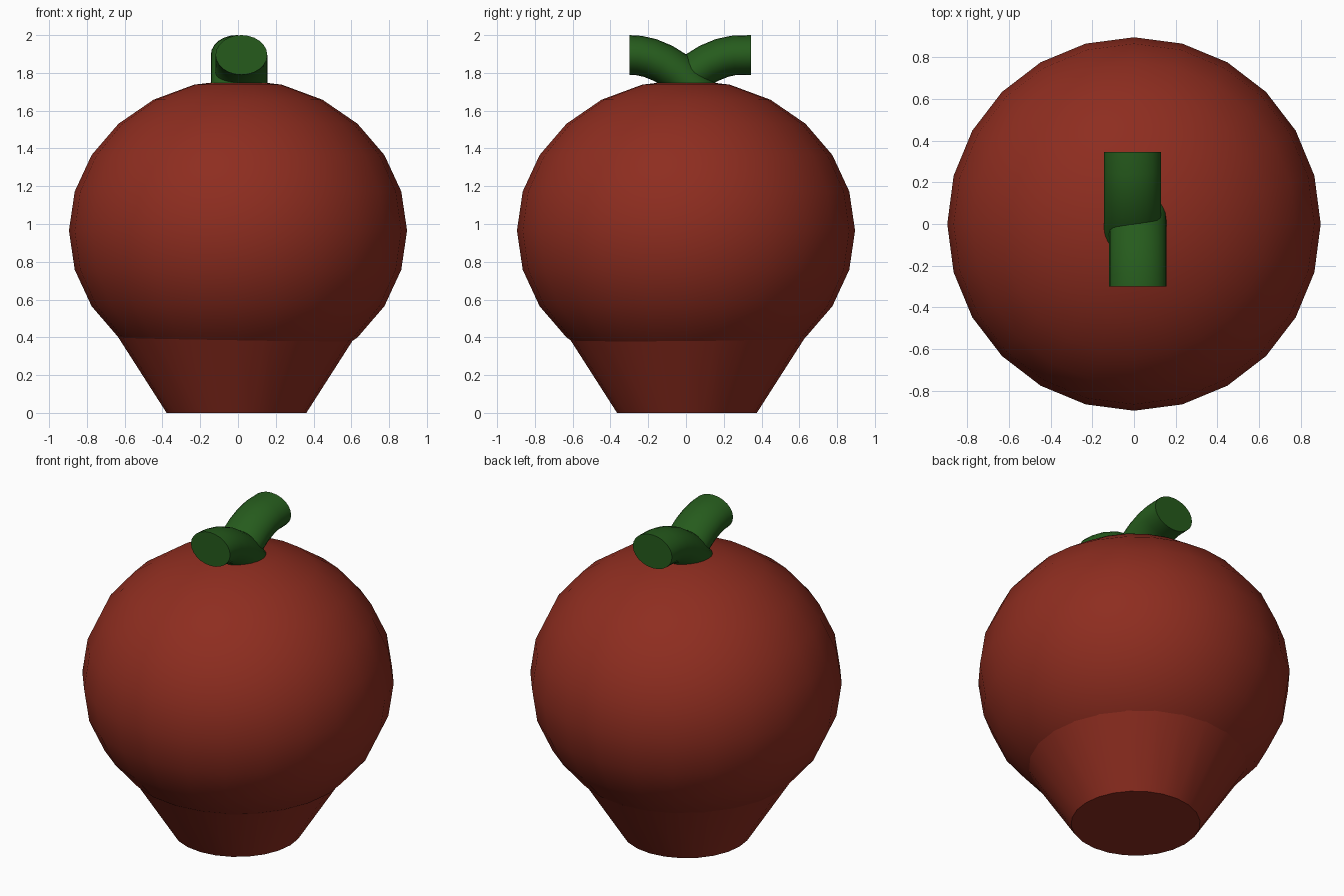
import bpy, bmesh
from math import sin, cos, pi, radians
from mathutils import Vector

if "Cube" in bpy.data.objects:
    bpy.data.objects.remove(bpy.data.objects["Cube"])


def material(name, rgb):
    m = bpy.data.materials.new(name)
    m.diffuse_color = (*rgb, 1)
    m.use_nodes = True
    m.node_tree.nodes["Principled BSDF"].inputs["Base Color"].default_value = m.diffuse_color
    return m


red = material("red", (0.27, 0.026, 0.014))
green = material("green", (0.019, 0.105, 0.012))


def finish(obj, name, mat):
    obj.name = name
    obj.data.materials.append(mat)
    bpy.ops.object.select_all(action='DESELECT')
    obj.select_set(True)
    bpy.context.view_layer.objects.active = obj
    bpy.ops.object.shade_smooth_by_angle(angle=radians(40))


# Round fruit body, slightly squashed
bpy.ops.mesh.primitive_uv_sphere_add(segments=24, ring_count=12, radius=1, location=(0, 0, 0.965))
body = bpy.context.object
body.scale = (0.895, 0.895, 0.8)
finish(body, "fruit_body", red)

# Flared base, its upper rim buried in the body
h = 0.42
bpy.ops.mesh.primitive_cone_add(vertices=24, radius1=0.37, radius2=0.37 + h * 0.64, depth=h,
                                location=(-0.008, 0.005, h / 2))
finish(bpy.context.object, "flared_base", red)


# Stem branches: oval tubes curving up and outwards from the crown
def stem(name, x, side, reach, n=24):
    path = [(reach, 1.895), (0.25, 1.892), (0.19, 1.879), (0.12, 1.85),
            (0.05, 1.806), (-0.02, 1.745), (-0.07, 1.68)]
    pts = [Vector((x, side * y, z)) for y, z in path]
    bm = bmesh.new()
    rings = []
    for i, p in enumerate(pts):
        if i == 0:
            t = Vector((0, -side, 0))
        else:
            t = (pts[min(i + 1, len(pts) - 1)] - pts[i - 1]).normalized()
        across = Vector((1, 0, 0))
        up = t.cross(across)
        rings.append([bm.verts.new(p + across * 0.137 * cos(2 * pi * k / n)
                                   + up * 0.105 * sin(2 * pi * k / n)) for k in range(n)])
    for a, b in zip(rings, rings[1:]):
        for k in range(n):
            bm.faces.new((a[k], a[(k + 1) % n], b[(k + 1) % n], b[k]))
    bm.faces.new(rings[0])
    bm.faces.new(rings[-1])
    bmesh.ops.recalc_face_normals(bm, faces=bm.faces)
    me = bpy.data.meshes.new(name)
    bm.to_mesh(me)
    bm.free()
    obj = bpy.data.objects.new(name, me)
    bpy.context.collection.objects.link(obj)
    finish(obj, name, green)


stem("front_stem", 0.018, -1, 0.30)
stem("back_stem", -0.007, 1, 0.345)
